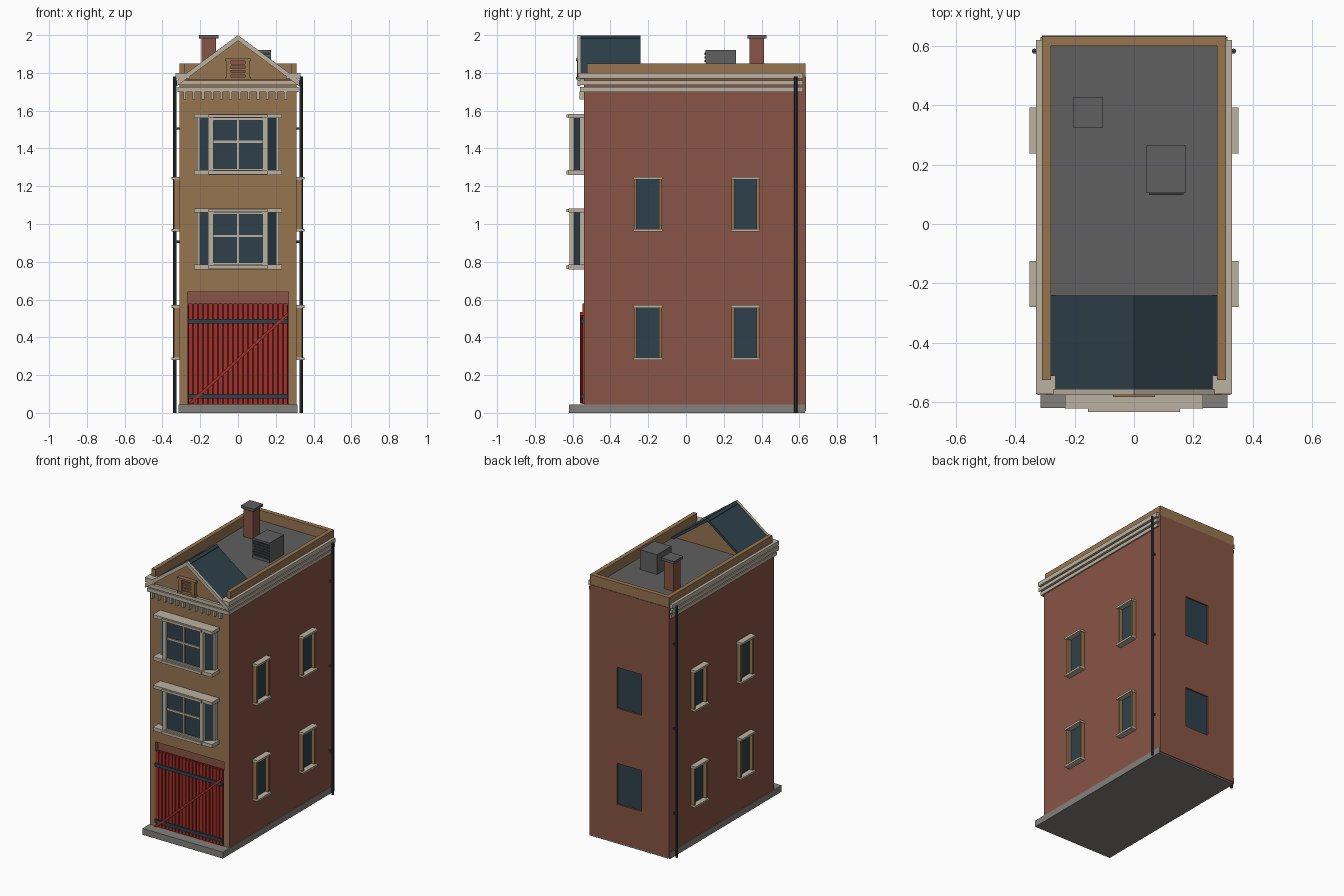
import bpy, bmesh, math

if "Cube" in bpy.data.objects:
    bpy.data.objects.remove(bpy.data.objects["Cube"])


def material(name, rgb):
    m = bpy.data.materials.new(name)
    m.diffuse_color = (*rgb, 1)
    m.use_nodes = True
    m.node_tree.nodes["Principled BSDF"].inputs["Base Color"].default_value = m.diffuse_color
    return m


BRICK = material("brick", (0.245, 0.090, 0.058))
TAN = material("tan stone", (0.31, 0.178, 0.080))
CREAM = material("cream trim", (0.50, 0.45, 0.355))
RED = material("door red", (0.36, 0.028, 0.021))
DARKRED = material("dark red", (0.12, 0.016, 0.013))
SLATE = material("slate blue", (0.028, 0.053, 0.070))
ROOF = material("roof grey", (0.115, 0.115, 0.115))
STONE = material("base grey", (0.225, 0.22, 0.20))
METAL = material("dark metal", (0.035, 0.04, 0.045))


def finish(name, bm, *mats):
    bmesh.ops.recalc_face_normals(bm, faces=bm.faces)
    me = bpy.data.meshes.new(name)
    bm.to_mesh(me)
    bm.free()
    ob = bpy.data.objects.new(name, me)
    bpy.context.collection.objects.link(ob)
    for m in mats:
        me.materials.append(m)
    return ob


def boxes(name, mat, *ranges):
    """One object from boxes given as (x0, x1, y0, y1, z0, z1)."""
    bm = bmesh.new()
    for x0, x1, y0, y1, z0, z1 in ranges:
        vs = bmesh.ops.create_cube(bm, size=1)["verts"]
        for v in vs:
            v.co.x = x0 if v.co.x < 0 else x1
            v.co.y = y0 if v.co.y < 0 else y1
            v.co.z = z0 if v.co.z < 0 else z1
    return finish(name, bm, mat)


def mirrored(*ranges):
    """Boxes plus their mirror images across x = 0."""
    out = []
    for x0, x1, *rest in ranges:
        out += [(x0, x1, *rest), (-x1, -x0, *rest)]
    return out


def prism(name, mat, pts, a, b, axis="y"):
    """Extrude a profile: x,z points along y, or x,y points along z."""
    bm = bmesh.new()
    put = (lambda p, t: (p[0], t, p[1])) if axis == "y" else (lambda p, t: (p[0], p[1], t))
    lo = [bm.verts.new(put(p, a)) for p in pts]
    hi = [bm.verts.new(put(p, b)) for p in pts]
    bm.faces.new(lo)
    bm.faces.new(hi)
    n = len(pts)
    for i in range(n):
        j = (i + 1) % n
        bm.faces.new((lo[i], lo[j], hi[j], hi[i]))
    return finish(name, bm, mat)


def chevron(half, peak, slope, thick):
    """Upside-down V outline for pitched roofs and rakes."""
    e = peak - slope * half
    return [(-half, e), (0, peak), (half, e),
            (half, e - thick), (0, peak - thick), (-half, e - thick)]


FLOORS = ((0.28, 0.57), (0.96, 1.25))

# Base slab and walls: tan front, brick sides, grey flat roof
boxes("base_slab", STONE, (-0.315, 0.315, -0.62, 0.63, 0, 0.045))
walls = boxes("walls", BRICK, (-0.31, 0.31, -0.54, 0.635, 0.01, 1.78))
walls.data.materials.append(TAN)
walls.data.materials.append(ROOF)
for p in walls.data.polygons:
    if p.normal.y < -0.5:
        p.material_index = 1
    elif p.normal.z > 0.5:
        p.material_index = 2

# Doorway and rear window recesses
cutter = boxes("recess_cutter", BRICK, (-0.268, 0.268, -0.6, -0.515, 0.047, 0.64),
               *[(-0.095, 0.095, 0.62, 0.7, z0, z1) for z0, z1 in FLOORS])
cutter.hide_render = True
cutter.display_type = "WIRE"
cut = walls.modifiers.new("recesses", "BOOLEAN")
cut.operation = "DIFFERENCE"
cut.object = cutter
boxes("rear_glass", SLATE, *[(-0.094, 0.094, 0.618, 0.626, z0 + .001, z1 - .001)
                             for z0, z1 in FLOORS])

# Parapet around the flat roof
boxes("parapet", TAN, (-0.31, 0.31, 0.60, 0.632, 1.775, 1.85),
      *mirrored((0.28, 0.31, -0.525, 0.60, 1.775, 1.85)))

# Cornice bands, corner blocks and dentils
boxes("cornice_bands", CREAM,
      (-0.32, 0.32, -0.56, 0.62, 1.70, 1.725),
      (-0.325, 0.325, -0.565, 0.62, 1.735, 1.76),
      *mirrored((0.309, 0.33, -0.52, 0.62, 1.77, 1.80),
                (0.255, 0.33, -0.572, -0.51, 1.77, 1.80)))
boxes("dentils", CREAM, *[(x - 0.007, x + 0.007, -0.565, -0.53, 1.66, 1.702)
                          for x in [-0.282 + 0.0485 * i for i in range(12)]])

# Front gable with slate roof
SLOPE = 0.74
prism("gable_wall", TAN, [(-0.275, 1.765), (0.275, 1.765), (0.275, 1.775), (0, 1.978),
                          (-0.275, 1.775)], -0.555, -0.262)
prism("gable_roof", SLATE, chevron(0.28, 1.995, SLOPE, 0.022), -0.56, -0.24)
prism("ridge_cap", SLATE, chevron(0.018, 1.999, SLOPE, 0.01), -0.56, -0.24)
prism("gable_rake", CREAM, chevron(0.325, 2.0, SLOPE, 0.03), -0.575, -0.558)

# Gable vent with louvres
boxes("vent_frame", TAN, (-0.07, 0.07, -0.583, -0.555, 1.765, 1.778),
      (-0.07, 0.07, -0.583, -0.555, 1.863, 1.876),
      *mirrored((0.038, 0.062, -0.578, -0.555, 1.778, 1.863)))
boxes("vent_panel", BRICK, (-0.04, 0.04, -0.562, -0.555, 1.778, 1.863))
boxes("vent_louvres", TAN, *[(-0.04, 0.04, -0.572, -0.56, z, z + 0.011)
                             for z in (1.79, 1.813, 1.836)])

# Bay windows on the two upper floors
for floor, z in (("lower", 0.765), ("upper", 1.265)):
    bay = [(-0.21, -0.535), (-0.21, -0.56), (-0.145, -0.603),
           (0.145, -0.603), (0.21, -0.56), (0.21, -0.535)]
    prism(f"{floor}_bay_glass", SLATE, bay, z + 0.015, z + 0.30, "z")
    slabs = []
    for z0, z1 in ((z - 0.005, z + 0.02), (z + 0.295, z + 0.318)):
        slabs += [(-0.232, 0.232, -0.622, -0.535, z0, z1),
                  (-0.155, 0.155, -0.633, -0.62, z0 + 0.003, z1 - 0.003)]
    boxes(f"{floor}_bay_sill_and_head", CREAM, *slabs)
    boxes(f"{floor}_bay_posts", CREAM, *mirrored(
        (0.13, 0.16, -0.618, -0.588, z + 0.02, z + 0.295),
        (0.204, 0.217, -0.565, -0.535, z + 0.02, z + 0.295)),
        (-0.13, 0.13, -0.612, -0.6, z + 0.02, z + 0.03),
        (-0.13, 0.13, -0.612, -0.6, z + 0.284, z + 0.295))
    boxes(f"{floor}_bay_mullions", CREAM,
          (-0.005, 0.005, -0.61, -0.6, z + 0.03, z + 0.285),
          (-0.13, 0.13, -0.61, -0.6, z + 0.165, z + 0.177))

# Side windows on both long walls
glass, jambs, ledges = [], [], []
for y in (-0.202, 0.315):
    for z0, z1 in FLOORS:
        glass.append((0.305, 0.314, y - 0.062, y + 0.062, z0 + 0.01, z1 - 0.01))
        for s in (-1, 1):
            c = y + s * 0.066
            jambs.append((0.305, 0.338, c - 0.007, c + 0.007, z0 + 0.01, z1 - 0.01))
        for z in (z0, z1 - 0.014):
            ledges.append((0.305, 0.352, y - 0.077, y + 0.077, z, z + 0.014))
boxes("side_glass", SLATE, *mirrored(*glass))
boxes("side_window_jambs", TAN, *mirrored(*jambs))
boxes("side_window_ledges", CREAM, *mirrored(*ledges))

# Plank door with straps and a diagonal brace
boxes("door_backing", DARKRED, (-0.265, 0.265, -0.537, -0.516, 0.046, 0.575))
step = 0.53 / 20
boxes("door_planks", RED, *[(-0.265 + i * step + 0.003, -0.265 + (i + 1) * step - 0.003,
                            -0.547, -0.53, 0.046, 0.58) for i in range(20)])
boxes("door_straps", SLATE, *[(-0.265, 0.265, -0.556, -0.54, z, z + 0.024)
                              for z in (0.075, 0.472)])
prism("door_brace", RED, [(-0.265, 0.05), (-0.243, 0.05), (0.265, 0.515),
                          (0.265, 0.535)], -0.561, -0.54)

# Drainpipes near the rear corners
bm = bmesh.new()
for x in (-0.335, 0.335):
    pipe = bmesh.ops.create_cone(bm, cap_ends=True, segments=8, radius1=0.009,
                                 radius2=0.009, depth=1.78)["verts"]
    bmesh.ops.translate(bm, verts=pipe, vec=(x, 0.582, 0.89))
finish("drainpipes", bm, METAL)
boxes("pipe_brackets", METAL, *mirrored(*[(0.305, 0.335, 0.577, 0.587, z, z + 0.012)
                                          for z in (0.3, 0.9, 1.5)]))

# Chimney and rooftop vent unit
boxes("chimney", BRICK, (-0.193, -0.117, 0.337, 0.413, 1.77, 1.985))
boxes("chimney_cap", ROOF, (-0.206, -0.104, 0.325, 0.427, 1.982, 2.0))
boxes("roof_unit", ROOF, (0.042, 0.175, 0.104, 0.264, 1.77, 1.92))
boxes("roof_unit_louvres", METAL, *[(0.05, 0.167, 0.097, 0.106, z, z + 0.012)
                                    for z in [1.80 + 0.019 * i for i in range(6)]])
